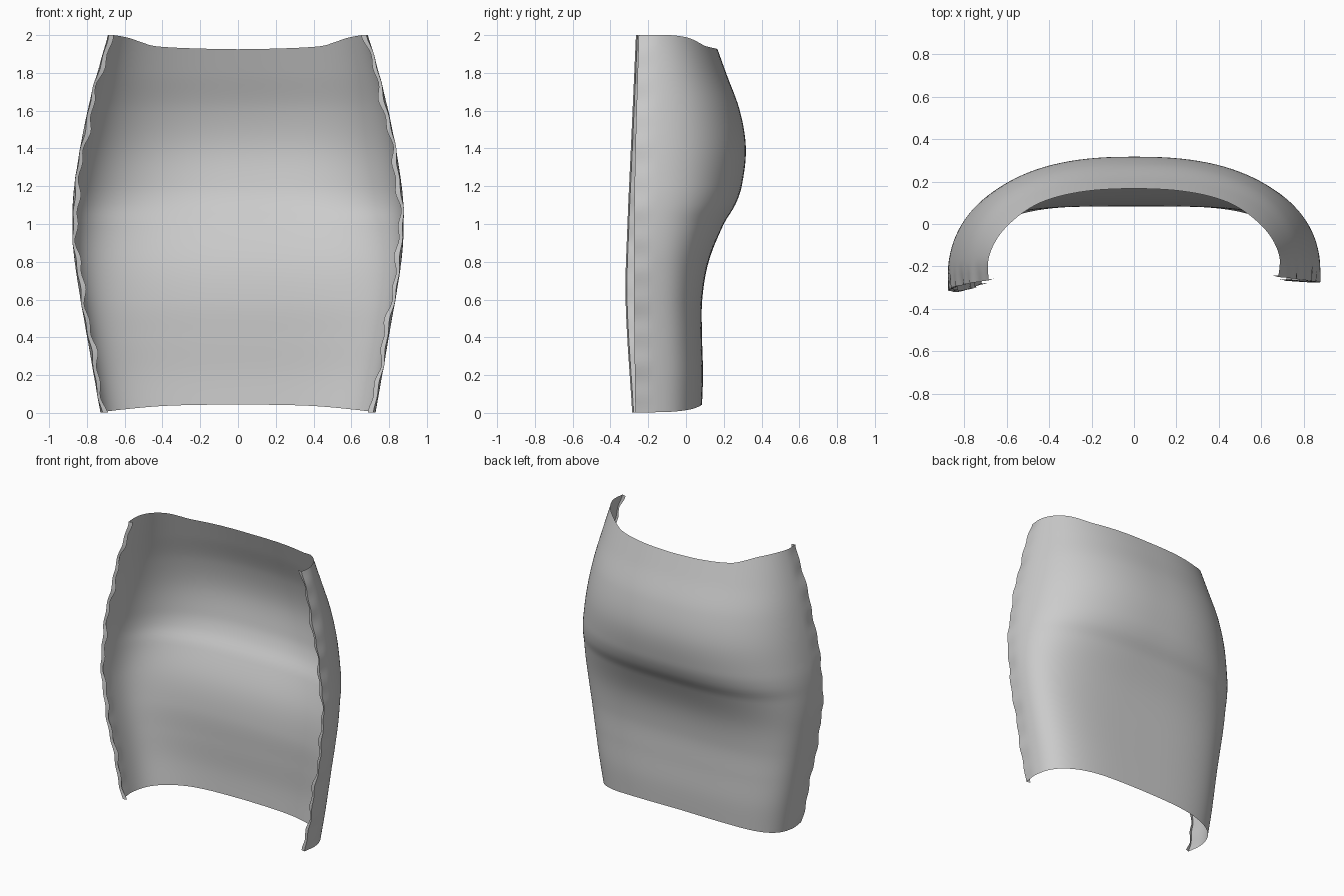
import bpy, math

if "Cube" in bpy.data.objects:
    bpy.data.objects.remove(bpy.data.objects["Cube"])

# Profiles up the panel: (height, value)
HALF_WIDTH = [(0, .73), (.4, .80), (.8, .867), (1.0, .88), (1.2, .87), (1.6, .80), (2, .695)]
BACK_Y = [(0, .083), (.2, .09), (.4, .085), (.6, .086), (.8, .12), (1, .20), (1.1, .26),
          (1.2, .295), (1.4, .317), (1.6, .285), (1.8, .212), (2, .14)]
LEFT_EDGE_Y = [(0, -.285), (.6, -.32), (1, -.31), (1.4, -.292), (2, -.265)]
RIGHT_EDGE_Y = [(0, -.268), (.6, -.275), (1, -.275), (1.4, -.268), (2, -.25)]
SQUARENESS = [(0, 3.6), (.6, 3.6), (1.2, 2.55), (2, 2.45)]
# Hem heights against x / half width
TOP_Z = [(0, 1.925), (.35, 1.93), (.63, 1.942), (.72, 1.96), (.83, 1.985), (.95, 2), (1, 2)]
BOTTOM_Z = [(0, .045), (.4, .037), (.8, .016), (1, .003)]


def curve(pts, t):
    """Smooth interpolation through the points."""
    t = min(max(t, pts[0][0]), pts[-1][0])
    i = max(k for k in range(len(pts) - 1) if pts[k][0] <= t)

    def slope(k):
        a, b = pts[max(k - 1, 0)], pts[min(k + 1, len(pts) - 1)]
        return (b[1] - a[1]) / (b[0] - a[0])
    (x0, y0), (x1, y1) = pts[i], pts[i + 1]
    h = x1 - x0
    s = (t - x0) / h
    return ((2*s**3 - 3*s*s + 1) * y0 + (s**3 - 2*s*s + s) * h * slope(i)
            + (3*s*s - 2*s**3) * y1 + (s**3 - s*s) * h * slope(i + 1))


COLS, ROWS = 32, 80     # columns per side, rows of faces


def point(c, r):
    side = -1 if c < 0 else 1
    u = min(abs(c), COLS) / COLS
    a = u * math.pi / 2
    # fixed section shape decides the hem height of this column
    xf = math.sin(a) ** (2 / 2.5)
    lo, hi = curve(BOTTOM_Z, xf), curve(TOP_Z, xf)
    z = lo + (hi - lo) * r / ROWS
    n = curve(SQUARENESS, z)
    w, back = curve(HALF_WIDTH, z), curve(BACK_Y, z)
    edge = curve(LEFT_EDGE_Y if side < 0 else RIGHT_EDGE_Y, z)
    x = w * math.sin(a) ** (2 / n)
    y = edge + (back - edge) * max(math.cos(a), 0) ** (2 / n)
    # small puckers along the front edges
    near = max(0, 1 - (y - edge) / .09)
    wave = math.sin(z * 27 + side) * math.sin(z * 11 + 2 * side)
    x -= near * .008 * (1 + wave)
    if abs(c) > COLS:   # turned-in seam
        x -= .022 + .008 * wave
        y += .008
    return (side * x, y, z)


# Curved back panel of a skirt
cols = range(-COLS - 1, COLS + 2)
verts = [point(c, r) for r in range(ROWS + 1) for c in cols]
m = len(cols)
faces = [(r*m + c + 1, r*m + c, (r+1)*m + c, (r+1)*m + c + 1)
         for r in range(ROWS) for c in range(m - 1)]
mesh = bpy.data.meshes.new("skirt_back_panel")
mesh.from_pydata(verts, [], faces)
panel = bpy.data.objects.new("skirt_back_panel", mesh)
bpy.context.collection.objects.link(panel)
bpy.context.view_layer.objects.active = panel
panel.select_set(True)
bpy.ops.object.shade_smooth_by_angle(angle=math.radians(50))
